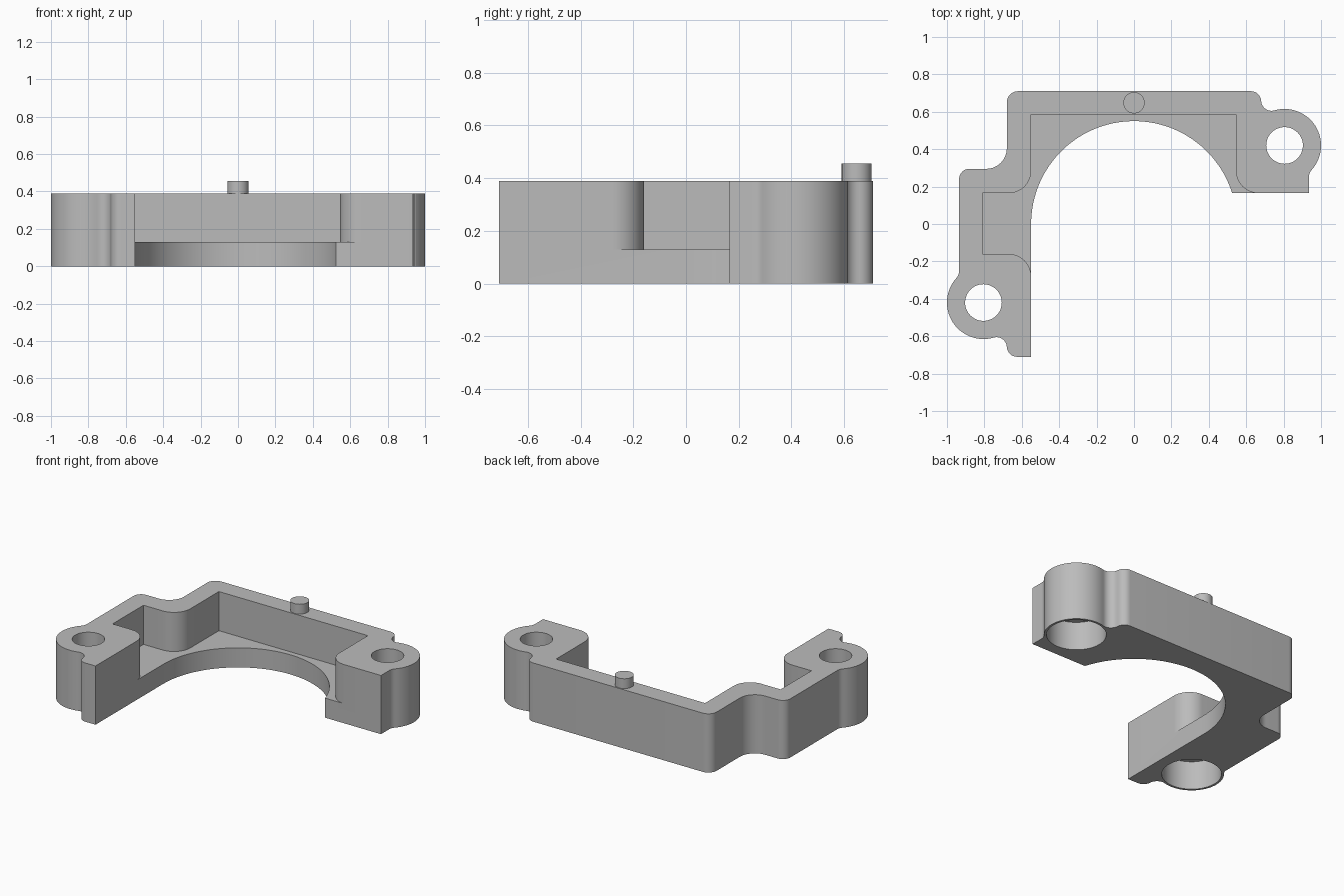
import bpy, bmesh
from math import radians, sin, cos

cube = bpy.data.objects.get("Cube")
if cube:
    bpy.data.objects.remove(cube, do_unlink=True)

HEIGHT, FLOOR = 0.39, 0.13
EAR = (0.805, 0.42)

grey = bpy.data.materials.new("plain grey")
grey.use_nodes = True
grey.diffuse_color = (0.5, 0.5, 0.5, 1)
grey.node_tree.nodes["Principled BSDF"].inputs["Base Color"].default_value = (0.5, 0.5, 0.5, 1)


def arc(cx, cy, r, start, end, n=10):
    steps = [radians(start + (end - start) * i / n) for i in range(n + 1)]
    return [(cx + r * cos(a), cy + r * sin(a)) for a in steps]


def prism(name, outline, z0, z1):
    bm = bmesh.new()
    base = bm.faces.new([bm.verts.new((x, y, z0)) for x, y in outline])
    top = bmesh.ops.extrude_face_region(bm, geom=[base])["geom"]
    bmesh.ops.translate(bm, vec=(0, 0, z1 - z0),
                        verts=[v for v in top if isinstance(v, bmesh.types.BMVert)])
    bmesh.ops.recalc_face_normals(bm, faces=bm.faces)
    mesh = bpy.data.meshes.new(name)
    bm.to_mesh(mesh)
    bm.free()
    mesh.materials.append(grey)
    obj = bpy.data.objects.new(name, mesh)
    bpy.context.collection.objects.link(obj)
    return obj


def activate(obj):
    bpy.ops.object.select_all(action="DESELECT")
    obj.select_set(True)
    bpy.context.view_layer.objects.active = obj


def cut(target, cutter):
    cutter.hide_render = True
    mod = target.modifiers.new("cut", "BOOLEAN")
    mod.operation, mod.solver, mod.object = "DIFFERENCE", "EXACT", cutter
    activate(target)
    bpy.ops.object.modifier_apply(modifier=mod.name)
    bpy.data.objects.remove(cutter, do_unlink=True)


# Screw ear with its blends, repeated half a turn round on the other side
ear_edge = (arc(0.995, 0.25, 0.06, 180, 138.2, 6)
            + arc(*EAR, 0.195, -41.8, 106.3, 32)
            + arc(0.735, 0.66, 0.055, -73.7, -180)
            + arc(0.625, 0.655, 0.055, 0, 90))
opposite_ear = [(-x, -y) for x, y in ear_edge]

# Bracket body: outer contour and the round inner opening
body = prism("bracket_body",
             [(0.935, 0.165)] + ear_edge
             + arc(-0.62, 0.65, 0.06, 90, 180)
             + arc(-0.79, 0.405, 0.11, 0, -90, 14)
             + arc(-0.88, 0.24, 0.055, 90, 180)
             + opposite_ear + [(-0.55, -0.71)]
             + arc(0, 0, 0.55, 180, 17.46, 56),
             0, HEIGHT)

# Stepped recess leaving a thin wall above the floor
cut(body, prism("recess_cutter",
                [(0.545, 0.585), (-0.55, 0.585)]
                + arc(-0.67, 0.285, 0.12, 0, -90, 14)
                + [(-0.81, 0.165), (-0.81, -0.16)]
                + arc(-0.67, -0.28, 0.12, 90, 0, 14)
                + [(-0.3, -0.3), (0.4, 0), (0.665, 0.1)]
                + arc(0.665, 0.285, 0.12, 270, 180, 14),
                FLOOR, HEIGHT + 0.1))

# Screw holes with wide counterbores underneath
for side in (1, -1):
    x, y = EAR[0] * side, EAR[1] * side
    cut(body, prism("hole_cutter", arc(x, y, 0.098, 0, 352.5, 47), -0.1, HEIGHT + 0.1))
    cut(body, prism("counterbore_cutter", arc(x, y, 0.18, 0, 352.5, 47), -0.1, 0.19))

# Locating pin on the back wall
pin = prism("locating_pin", arc(0, 0.648, 0.057, 0, 348.75, 31), HEIGHT - 0.005, 0.455)

for obj in (body, pin):
    activate(obj)
    bpy.ops.object.shade_smooth_by_angle(angle=radians(30))
